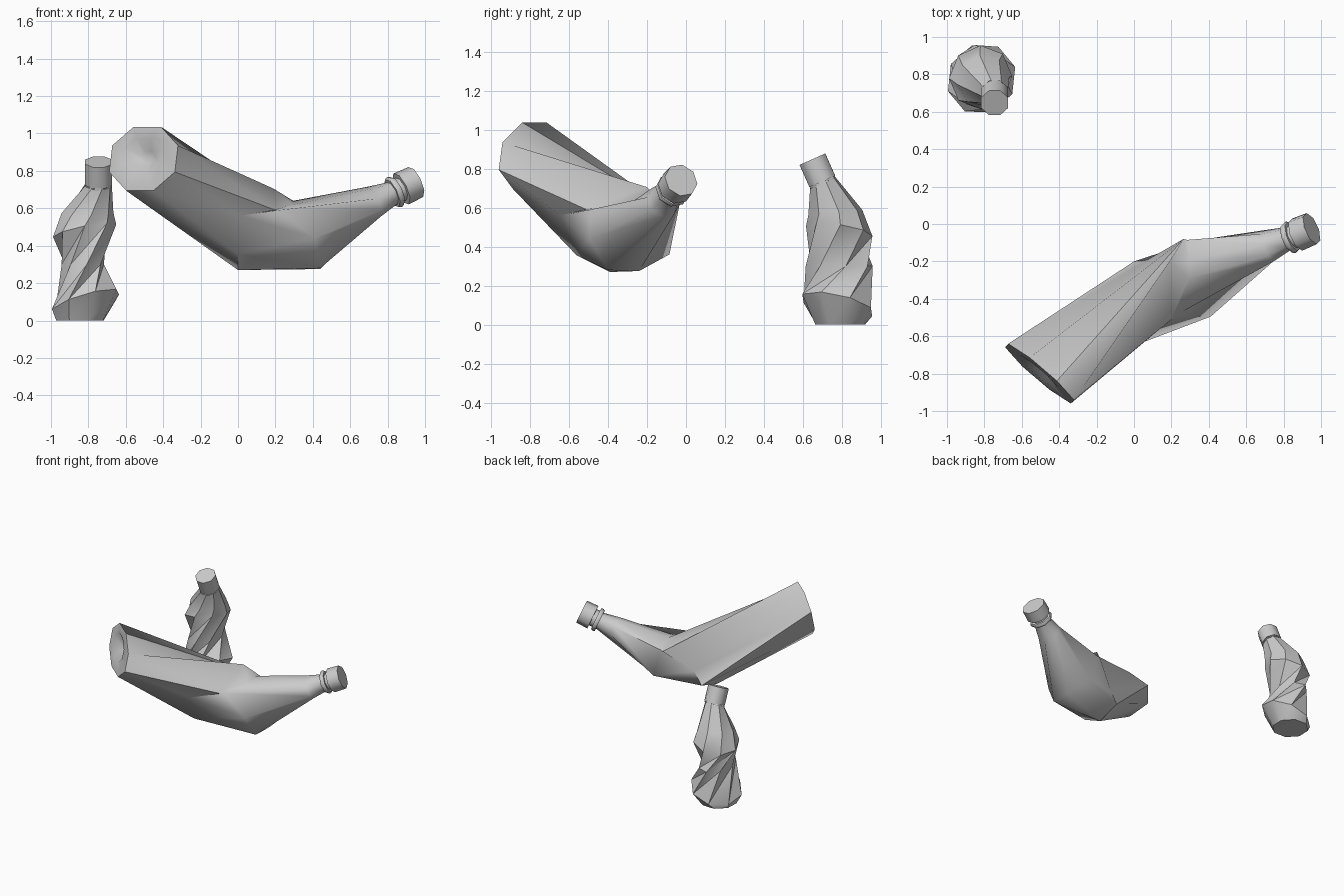
import bpy, bmesh
from math import cos, sin, radians
from mathutils import Vector

if "Cube" in bpy.data.objects:
    bpy.data.objects.remove(bpy.data.objects["Cube"])

N = 8  # sides of every cross-section


def ring(center, axis, rx, ry=None, turn=0.0, ref=(0, 0, 1)):
    """Octagon round an axis; angles run from ref towards axis x ref."""
    d = Vector(axis).normalized()
    up = Vector(ref)
    up = (up - d * up.dot(d)).normalized()
    right = d.cross(up)
    ry = rx if ry is None else ry
    pts = []
    for i in range(N):
        t = radians(turn + i * 360 / N)
        pts.append(Vector(center) + right * rx * sin(t) + up * ry * cos(t))
    return pts


def loft(name, rings, split=False, angle=50):
    """Skin a list of rings and close both ends; split gives twisted ridges."""
    bm = bmesh.new()
    loops = [[bm.verts.new(p) for p in r] for r in rings]
    for a, b in zip(loops, loops[1:]):
        for i in range(N):
            j = (i + 1) % N
            if split:
                bm.faces.new((a[i], a[j], b[j]))
                bm.faces.new((a[i], b[j], b[i]))
            else:
                bm.faces.new((a[i], a[j], b[j], b[i]))
    bm.faces.new(loops[0])
    bm.faces.new(loops[-1])
    bmesh.ops.recalc_face_normals(bm, faces=bm.faces)
    mesh = bpy.data.meshes.new(name)
    bm.to_mesh(mesh)
    bm.free()
    obj = bpy.data.objects.new(name, mesh)
    bpy.context.collection.objects.link(obj)
    bpy.ops.object.select_all(action='DESELECT')
    obj.select_set(True)
    bpy.context.view_layer.objects.active = obj
    bpy.ops.object.shade_smooth_by_angle(angle=radians(angle))
    return obj


def top_parts(prefix, tip, axis, r, turn, ref, flange=True):
    """Screw cap ending at tip, with a thin collar below it."""
    d = Vector(axis).normalized()
    tip = Vector(tip)

    def at(back, rad):
        return ring(tip - d * back, d, rad, turn=turn, ref=ref)
    if flange:
        loft(prefix + "_collar", [at(1.62 * r, 0.9 * r), at(1.45 * r, 0.98 * r),
                                  at(1.28 * r, 0.9 * r)])
        loft(prefix + "_cap", [at(r, r), at(0, 0.97 * r)])
    else:
        loft(prefix + "_collar", [at(1.75 * r, 0.98 * r), at(1.68 * r, 0.98 * r)])
        loft(prefix + "_cap", [at(1.6 * r, r), at(0, r)])


# Large bent bottle: oval base with a hollow, crushed fold, tapering neck
base_c = Vector((-0.505, -0.80, 0.865))
base_d = Vector((0.65, 0.76, -0.18)).normalized()
tip = Vector((0.95, -0.025, 0.74))
neck_d = Vector((0.85, 0.35, 0.40)).normalized()


def base(scale, depth=0.0):
    shift = Vector((-.01, .01, .015)) if scale < 1 else Vector()
    return ring(base_c + shift + base_d * depth, base_d, 0.25 * scale, 0.188 * scale, -22.5)


fold_rear = [(.065, -.195, .43), (.265, -.08, .58), (.19, -.20, .705), (.20, -.51, .59),
             (.015, -.645, .56), (0, -.56, .355), (0, -.39, .27), (0, -.20, .33)]
fold_front = [(.35, -.085, .36), (.285, -.085, .585), (.295, -.20, .64), (.295, -.29, .62),
              (.22, -.49, .59), (.41, -.495, .44), (.44, -.40, .28), (.44, -.24, .275)]
turn = -103
loft("large_bottle_body", [
    base(0.2, 0.05), base(0.56), base(1), fold_rear, fold_front,
    ring((.725, -.115, .635), neck_d, .088, turn=turn),
    ring(tip - neck_d * .16, neck_d, .066, turn=turn),
    ring(tip - neck_d * .05, neck_d, .066, turn=turn)])
top_parts("large_bottle", tip, neck_d, 0.092, turn, (0, 0, 1))

# Small upright bottle: twisted, pinched waist and leaning neck
Y = (0, 1, 0)
lean = (0, -0.4, 0.9)
loft("small_bottle_body", [
    ring((-.845, .79, 0), (0, 0, 1), .135, turn=20, ref=Y),
    ring((-.815, .775, .10), (-.3, .23, 1), .195, turn=20, ref=Y),
    ring((-.83, .785, .30), (0, 0, 1), .115, .175, turn=56, ref=Y),
    ring((-.82, .785, .48), (-.2, .15, 1), .172, turn=92, ref=Y),
    ring((-.805, .765, .575), (0, -.1, 1), .14, turn=98, ref=Y),
    ring((-.745, .70, .73), lean, .072, turn=104, ref=Y),
    ring((-.745, .68, .775), lean, .066, turn=104, ref=Y)], split=True, angle=42)
top_parts("small_bottle", (-.745, .648, .848), lean, 0.078, 112, Y, flange=False)
